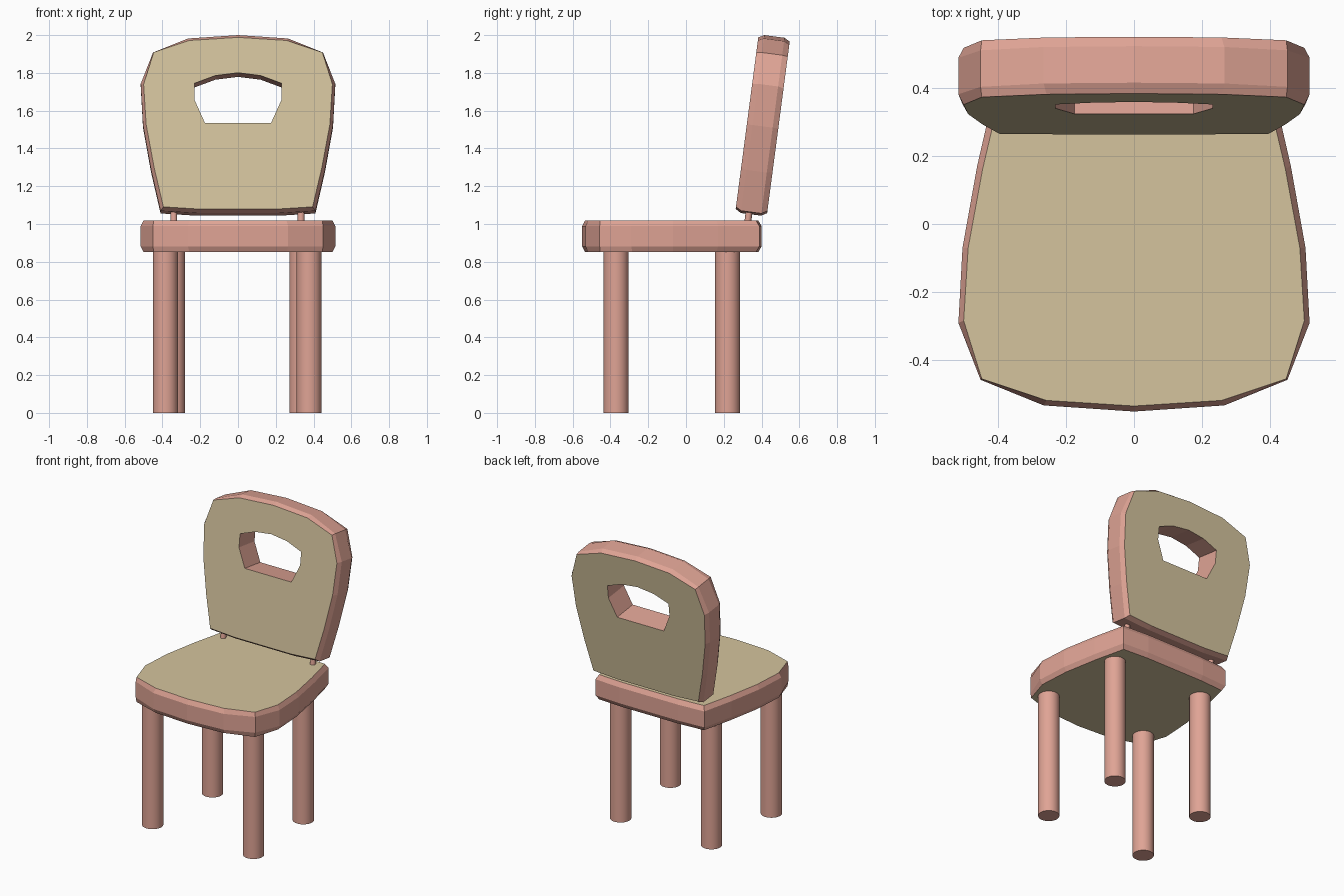
import bpy, bmesh, math
from mathutils import Matrix, Vector

if "Cube" in bpy.data.objects:
    bpy.data.objects.remove(bpy.data.objects["Cube"])


def material(name, rgb):
    m = bpy.data.materials.new(name)
    m.diffuse_color = (*rgb, 1)
    m.use_nodes = True
    m.node_tree.nodes["Principled BSDF"].inputs["Base Color"].default_value = m.diffuse_color
    return m


WOOD = material("pink wood", (0.74, 0.37, 0.30))
CREAM = material("cream panel", (0.66, 0.55, 0.34))
TILT = math.radians(7.5)      # lean of the backrest
MID_Y = -0.075                # centre of the board outline

# Right half of the board outline: x, y, shrink factor of the flat panel
HALF = [(0.265, -0.532, 0.968), (0.45, -0.457, 0.992), (0.515, -0.29, 0.97),
        (0.503, -0.07, 0.967), (0.46, 0.17, 0.965), (0.41, 0.388, 0.963),
        (0.22, 0.40, 0.963)]
OUTLINE = ([(0, -0.55, 0.966)] + HALF + [(0, 0.40, 0.963)]
           + [(-x, y, k) for x, y, k in reversed(HALF)])


def make_object(name, bm):
    bmesh.ops.recalc_face_normals(bm, faces=bm.faces)
    me = bpy.data.meshes.new(name)
    bm.to_mesh(me)
    bm.free()
    me.materials.append(WOOD)
    me.materials.append(CREAM)
    ob = bpy.data.objects.new(name, me)
    bpy.context.collection.objects.link(ob)
    return ob


def loft(rings):
    """Solid through equal rings of points, with capped ends."""
    bm = bmesh.new()
    loops = [[bm.verts.new(p) for p in r] for r in rings]
    n = len(loops[0])
    for a, b in zip(loops, loops[1:]):
        for i in range(n):
            j = (i + 1) % n
            bm.faces.new((a[i], a[j], b[j], b[i]))
    caps = [bm.faces.new(loops[0]), bm.faces.new(loops[-1])]
    return bm, caps


def board(name):
    """Chamfered board centred on its own origin, cream on both flat sides."""
    def ring(z, inset):
        return [(x * (k if inset else 1), (y - MID_Y) * (k if inset else 1), z)
                for x, y, k in OUTLINE]
    bm, caps = loft([ring(-0.084, True), ring(-0.054, False),
                     ring(0.054, False), ring(0.084, True)])
    for f in caps:
        f.material_index = 1
    return make_object(name, bm)


def rod(name, start, end, radius, sides):
    a, b = Vector(start), Vector(end)
    bm = bmesh.new()
    bmesh.ops.create_cone(bm, cap_ends=True, segments=sides, radius1=radius,
                          radius2=radius, depth=(b - a).length)
    rot = (b - a).to_track_quat('Z', 'Y').to_matrix().to_4x4()
    bm.transform(Matrix.Translation((a + b) / 2) @ rot)
    for f in bm.faces:
        f.smooth = len(f.verts) == 4
    for e in bm.edges:
        e.smooth = all(f.smooth for f in e.link_faces)
    return make_object(name, bm)


# Seat
seat = board("seat")
seat.data.transform(Matrix.Translation((0, MID_Y, 0.935)))

# Backrest: the same board with a handle hole, stood up and leaned back
backrest = board("backrest")
hole = [(0.0, 0.27), (0.12, 0.255), (0.23, 0.214), (0.23, 0.125), (0.175, 0.002)]
hole += [(-x, s) for x, s in reversed(hole[1:])]
bm, _ = loft([[(x, -s, z) for x, s in hole] for z in (-0.2, 0.2)])
cutter = make_object("handle_hole_cutter", bm)
cutter.hide_render = True
mod = backrest.modifiers.new("handle hole", 'BOOLEAN')
mod.operation = 'DIFFERENCE'
mod.solver = 'EXACT'
mod.object = cutter
bpy.context.view_layer.objects.active = backrest
bpy.ops.object.modifier_apply(modifier=mod.name)
bpy.data.objects.remove(cutter)
backrest.data.transform(Matrix.Translation((0, 0.406, 1.522))
                        @ Matrix.Rotation(math.pi / 2 - TILT, 4, 'X')
                        @ Matrix.Rotation(math.pi, 4, 'Z'))

# Legs and the pegs that hold the backrest
for side, s in (("left", -1), ("right", 1)):
    for end, x, y in (("front", 0.38, -0.37), ("back", 0.342, 0.22)):
        px = s * x - 0.004
        rod(f"{end}_leg_{side}", (px, y, 0), (px, y, 0.87), 0.066, 32)
    px = s * 0.337 - 0.003
    rod(f"back_peg_{side}", (px, 0.323, 0.98),
        (px, 0.323 + 0.14 * math.tan(TILT), 1.12), 0.018, 16)
